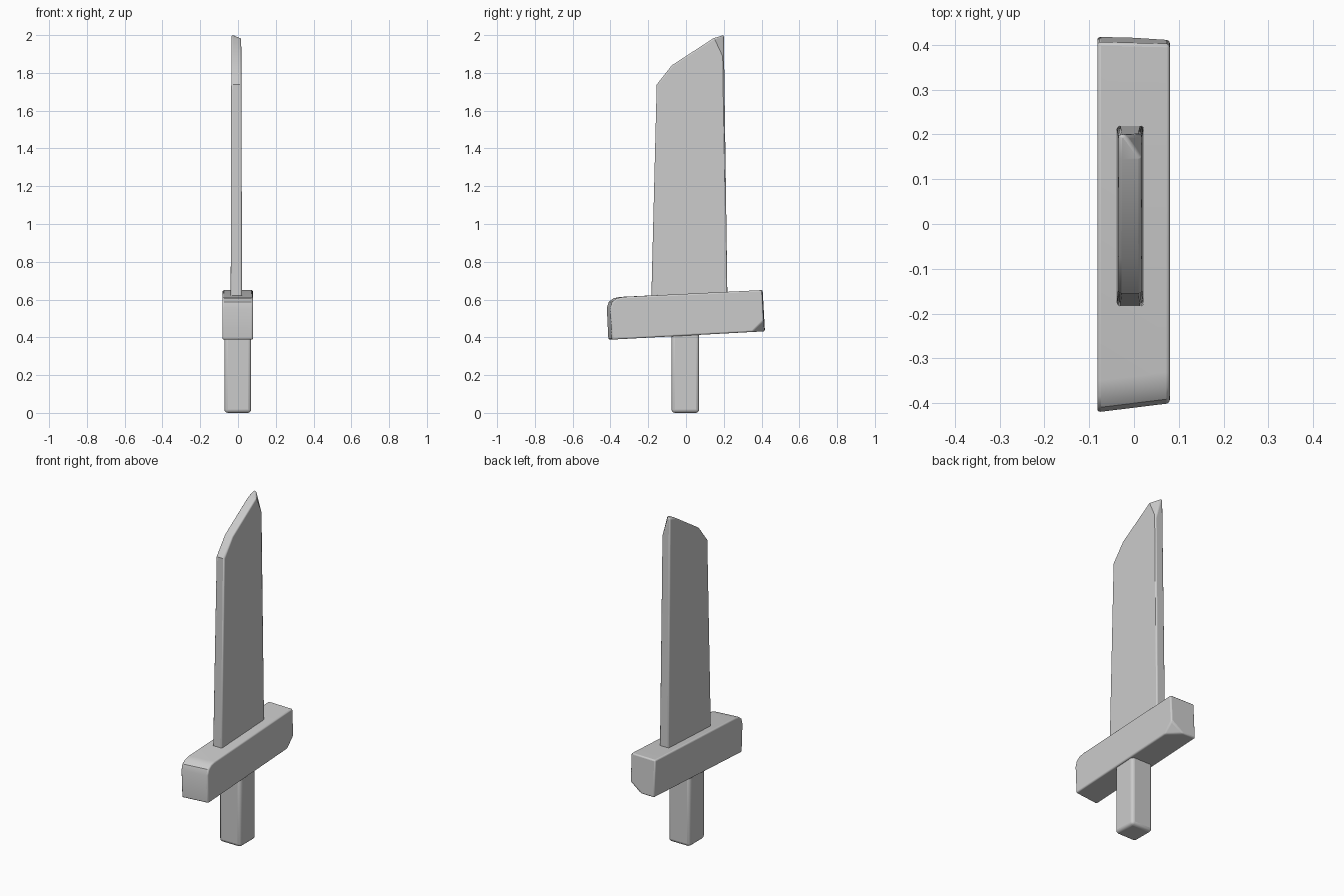
import bpy, bmesh, math
from mathutils import Vector

if "Cube" in bpy.data.objects:
    bpy.data.objects.remove(bpy.data.objects["Cube"])


def slab(name, profile, x0, x1, bevel, cut=None, tweak=None):
    """Extrude a (y, z) profile from x0 to x1, optionally slice off one corner, then round the edges."""
    bm = bmesh.new()
    face = bm.faces.new([bm.verts.new((x0, y, z)) for y, z in profile])
    ext = bmesh.ops.extrude_face_region(bm, geom=[face])
    for v in ext["geom"]:
        if isinstance(v, bmesh.types.BMVert):
            v.co.x = x1
    if tweak:
        for v in bm.verts:
            tweak(v.co)
    if cut:
        a, b, c = (Vector(p) for p in cut)
        n = (b - a).cross(c - a).normalized()
        if n.dot(-a + Vector((0, 0, 1))) > 0:  # the model's middle stays
            n = -n
        geom = bm.verts[:] + bm.edges[:] + bm.faces[:]
        res = bmesh.ops.bisect_plane(bm, geom=geom, dist=1e-5, plane_co=a,
                                     plane_no=n, clear_outer=True)
        edges = [e for e in bm.edges if e.is_boundary]
        bmesh.ops.holes_fill(bm, edges=edges, sides=0)
    bmesh.ops.recalc_face_normals(bm, faces=bm.faces[:])
    mesh = bpy.data.meshes.new(name)
    bm.to_mesh(mesh)
    bm.free()
    ob = bpy.data.objects.new(name, mesh)
    bpy.context.collection.objects.link(ob)
    mod = ob.modifiers.new("rounded_edges", "BEVEL")
    mod.width, mod.segments = bevel, 3
    mod.limit_method, mod.angle_limit = "ANGLE", math.radians(40)
    bpy.ops.object.select_all(action="DESELECT")
    ob.select_set(True)
    bpy.context.view_layer.objects.active = ob
    bpy.ops.object.shade_smooth_by_angle(angle=math.radians(28))
    return ob


def thin_tip(co):
    # blade gets slightly thinner towards the tip
    t = (co.z - 0.55) / 1.45
    co.x += -0.005 * t if co.x > 0 else 0.004 * t


def slant_ends(co):
    # guard ends are not quite square to its sides
    if co.x > 0:
        co.y += 0.02 if co.y < 0 else -0.004


# Blade with clipped front tip and a shaved back corner
slab("blade", [(-0.185, 0.55), (0.22, 0.55), (0.2, 2.0), (0.145, 1.983),
               (-0.075, 1.84), (-0.155, 1.738)],
     -0.039, 0.022, 0.008,
     cut=[(-0.02, 0.2, 2.0), (0.02, 0.145, 1.983), (0.02, 0.203, 1.86)],
     tweak=thin_tip)

# Tilted guard with one rounded end and one chipped lower corner
slab("guard", [(-0.412, 0.388), (0.418, 0.432), (0.406, 0.65), (-0.35, 0.614),
               (-0.385, 0.607), (-0.41, 0.588), (-0.42, 0.555)],
     -0.082, 0.08, 0.008,
     cut=[(0.08, 0.35, 0.428), (0.08, 0.413, 0.49), (0.0, 0.418, 0.432)],
     tweak=slant_ends)

# Square handle
slab("handle", [(-0.077, 0.005), (0.07, 0.005), (0.07, 0.5), (-0.077, 0.5)],
     -0.072, 0.07, 0.018).location.z = -0.005
